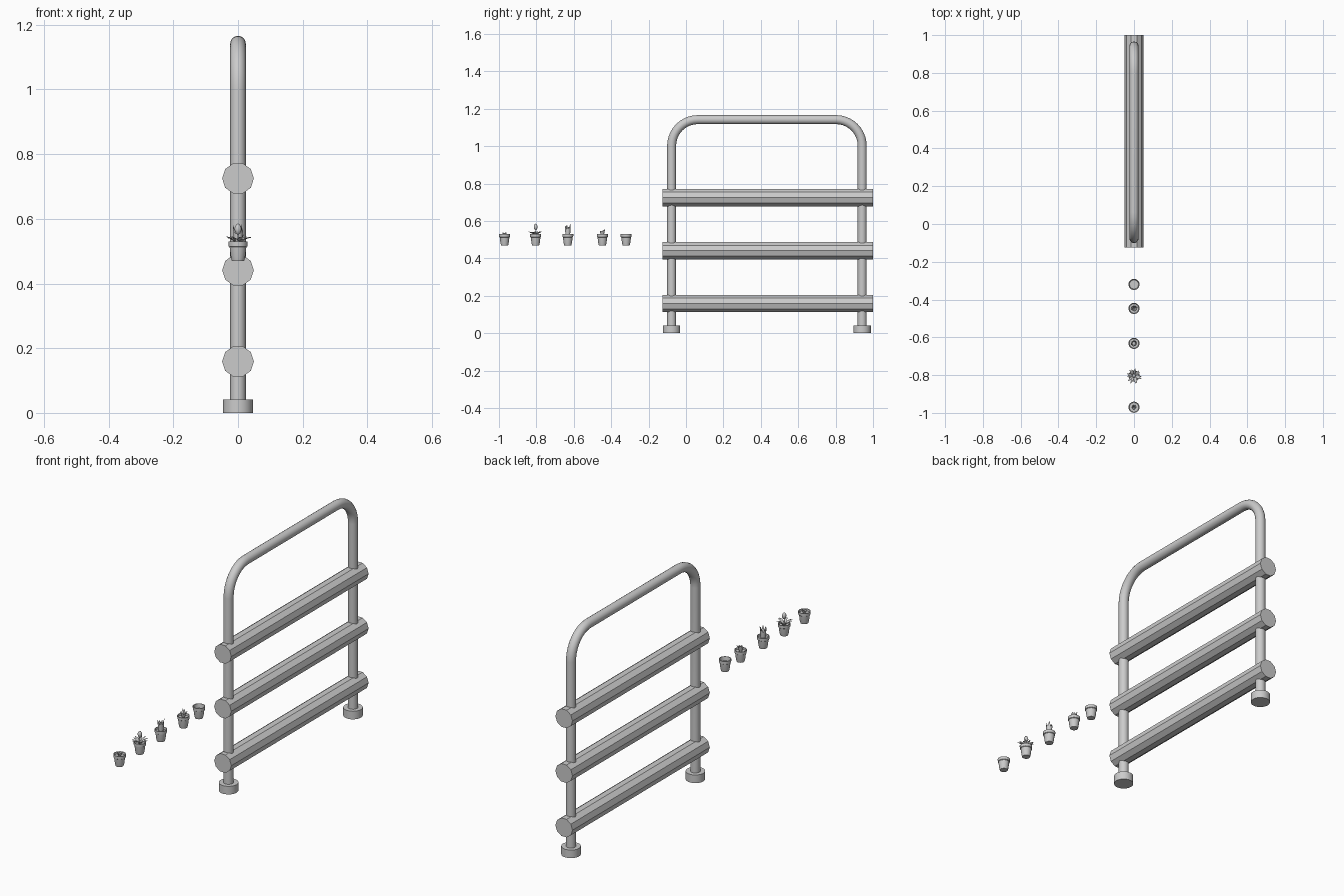
import bpy, bmesh, random
from math import sin, cos, pi, radians
from mathutils import Vector, Matrix

if "Cube" in bpy.data.objects:
    bpy.data.objects.remove(bpy.data.objects["Cube"])

random.seed(4)


def finish(name, bm, angle=30):
    bmesh.ops.recalc_face_normals(bm, faces=bm.faces)
    me = bpy.data.meshes.new(name)
    bm.to_mesh(me)
    bm.free()
    ob = bpy.data.objects.new(name, me)
    bpy.context.collection.objects.link(ob)
    smooth(ob, angle)
    return ob


def smooth(ob, angle=30):
    bpy.ops.object.select_all(action='DESELECT')
    bpy.context.view_layer.objects.active = ob
    ob.select_set(True)
    bpy.ops.object.shade_smooth_by_angle(angle=radians(angle))


def lathe(name, profile, loc, n=24):
    bm = bmesh.new()
    vs = [bm.verts.new((r, 0, z)) for r, z in profile]
    es = [bm.edges.new(p) for p in zip(vs, vs[1:])]
    bmesh.ops.spin(bm, geom=vs + es, axis=(0, 0, 1), cent=(0, 0, 0),
                   steps=n, angle=2 * pi, use_duplicate=False)
    bmesh.ops.remove_doubles(bm, verts=bm.verts, dist=1e-5)
    bmesh.ops.translate(bm, verts=bm.verts, vec=loc)
    return finish(name, bm, 35)


def leaf(bm, base, az, length, width, tilt0, tilt1, thick=0.4, steps=7):
    """Pointed leaf whose lean from vertical goes from tilt0 to tilt1 degrees."""
    out, side = Vector((cos(az), sin(az), 0)), Vector((-sin(az), cos(az), 0))
    p, rings = Vector(base), []
    for i in range(steps + 1):
        t = i / steps
        a = radians(tilt0 + (tilt1 - tilt0) * t)
        d = out * sin(a) + Vector((0, 0, cos(a)))
        nrm = side.cross(d)
        w = width * max(0.04, (0.65 + 1.1 * t - 0.4 * t * t) * (1 - t ** 2.5))
        rings.append([bm.verts.new(p + side * w * cos(k * pi / 3)
                                   + nrm * w * thick * sin(k * pi / 3)) for k in range(6)])
        p = p + d * length / steps
    for a, b in zip(rings, rings[1:]):
        for k in range(6):
            bm.faces.new((a[k], a[(k + 1) % 6], b[(k + 1) % 6], b[k]))
    bm.faces.new(rings[0])
    bm.faces.new(rings[-1])


# Bent tube frame
Y0, Y1, TOP, BEND, R = -0.077, 0.942, 1.142, 0.14, 0.024
path = [(Y0, 0.01)]
path += [(Y0 + BEND - BEND * cos(a), TOP - BEND + BEND * sin(a))
         for a in [i * pi / 20 for i in range(11)]]
path += [(Y0 + Y1 - y, z) for y, z in reversed(path)]
cu = bpy.data.curves.new("tube_frame", 'CURVE')
cu.dimensions = '3D'
cu.bevel_depth, cu.bevel_resolution, cu.use_fill_caps = R, 6, True
sp = cu.splines.new('POLY')
sp.points.add(len(path) - 1)
for pt, (y, z) in zip(sp.points, path):
    pt.co = (0, y, z, 1)
frame = bpy.data.objects.new("tube_frame", cu)
bpy.context.collection.objects.link(frame)
bpy.context.view_layer.objects.active = frame
frame.select_set(True)
bpy.ops.object.convert(target='MESH')
smooth(bpy.context.object)

# Round feet
for i, y in enumerate((Y0, Y1)):
    lathe(f"foot_{i + 1}", [(0, 0), (0.046, 0), (0.046, 0.042), (0, 0.042)], (0, y, 0), 32)

# Ten-sided rails
for i, z in enumerate((0.159, 0.441, 0.725)):
    bm = bmesh.new()
    bmesh.ops.create_cone(bm, cap_ends=True, segments=10, radius1=0.049, radius2=0.049, depth=1.125)
    # one vertex on +x, so top and bottom are flat
    xs = max(bm.verts, key=lambda v: v.co.x).co
    if abs(xs.y) > 1e-4:
        bmesh.ops.rotate(bm, verts=bm.verts, cent=(0, 0, 0), matrix=Matrix.Rotation(pi / 10, 3, 'Z'))
    bmesh.ops.rotate(bm, verts=bm.verts, cent=(0, 0, 0), matrix=Matrix.Rotation(pi / 2, 3, 'X'))
    bmesh.ops.translate(bm, verts=bm.verts, vec=(0, 0.4375, z))
    finish(f"rail_{i + 1}", bm)

# Pots with soil
POT = [(0, 0), (0.019, 0), (0.022, 0.012), (0.026, 0.043), (0.029, 0.045), (0.0295, 0.06),
       (0.026, 0.06), (0.0245, 0.05), (0.0235, 0.04), (0, 0.04)]
BASE = 0.47
SPOTS = [-0.97, -0.804, -0.632, -0.447, -0.32]
for i, y in enumerate(SPOTS):
    lathe(f"pot_{i + 1}", POT, (0, y, BASE))
    if i < 4:
        lathe(f"soil_{i + 1}", [(0, 0.05), (0.0245, 0.05)], (0, y, BASE))

SOIL = BASE + 0.049

# Low succulent
bm = bmesh.new()
for k in range(9):
    a = k * 2.4
    leaf(bm, (0.004 * cos(a), SPOTS[0] + 0.004 * sin(a), SOIL), a,
         0.016 + 0.001 * k, 0.005, 10, 75 - 5 * k, 0.5)
finish("succulent", bm, 50)

# Spreading rosette with a flower spike
bm = bmesh.new()
for k in range(15):
    a = k * 2.4 + random.uniform(-.2, .2)
    leaf(bm, (0.005 * cos(a), SPOTS[1] + 0.005 * sin(a), SOIL), a,
         random.uniform(0.04, 0.052), 0.0065, 25, random.uniform(85, 115), 0.25)
leaf(bm, (0, SPOTS[1], SOIL), 0, 0.045, 0.002, 0, 0, 1)
finish("rosette", bm, 50)
lathe("flower_spike", [(0, -0.018), (0.007, -0.013), (0.0105, -0.003), (0.01, 0.006), (0.006, 0.014), (0, 0.018)],
      (0, SPOTS[1], 0.568), 10)

# Tall upright leaves
bm = bmesh.new()
for k in range(7):
    a = k * 2 * pi / 7
    leaf(bm, (0.01 * cos(a), SPOTS[2] + 0.01 * sin(a), SOIL), a,
         random.uniform(0.052, 0.067), 0.0075, 2, 12, 0.3)
finish("tall_leaves", bm, 50)

# Short leafy plant
bm = bmesh.new()
for k in range(11):
    a = k * 2.4
    leaf(bm, (0.005 * cos(a), SPOTS[3] + 0.005 * sin(a), SOIL), a,
         random.uniform(0.026, 0.04), 0.0065, 8, random.uniform(20, 60), 0.35)
finish("short_leaves", bm, 50)
